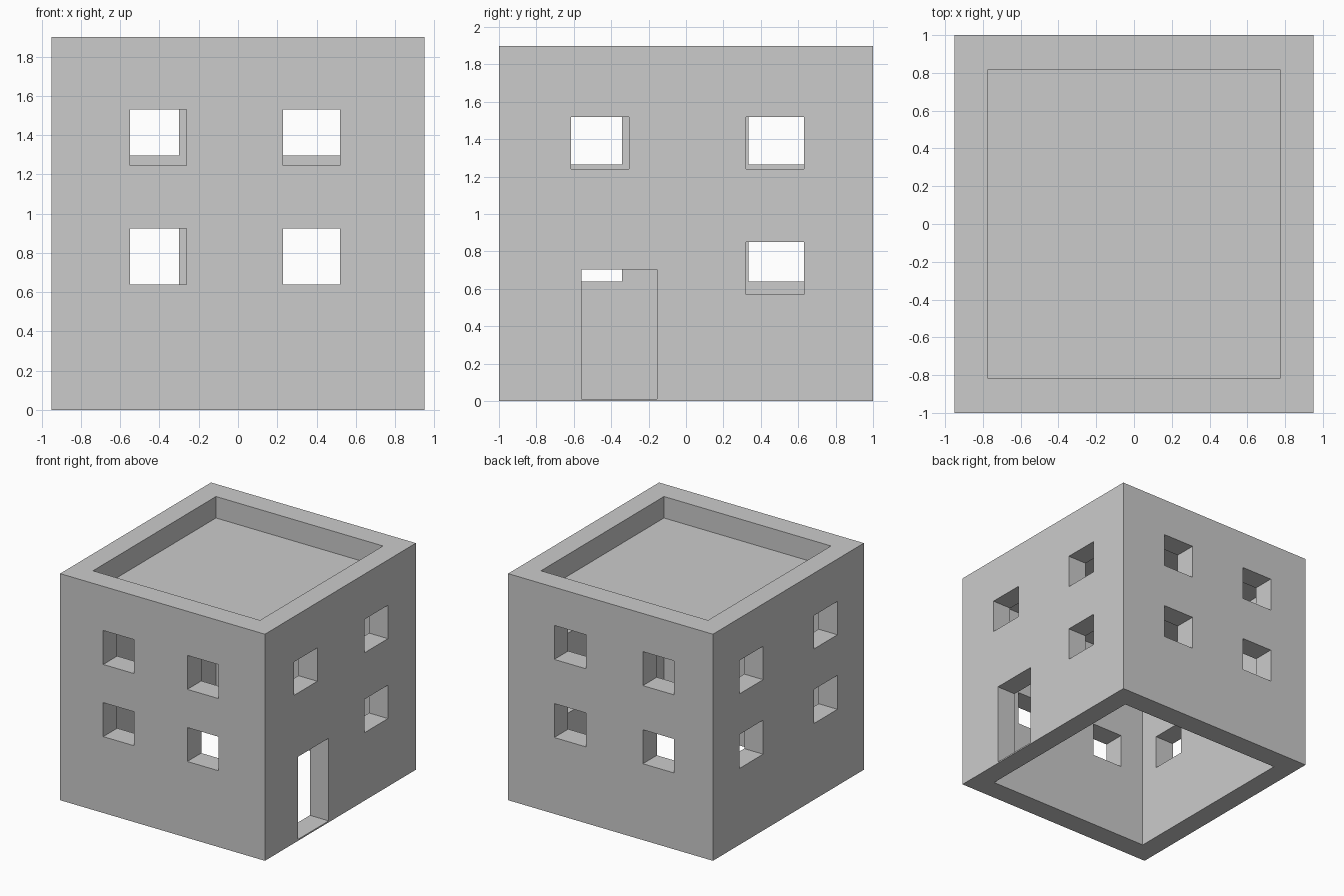
import bpy, bmesh
from mathutils import Matrix, Vector

if "Cube" in bpy.data.objects:
    bpy.data.objects.remove(bpy.data.objects["Cube"])

W, D, H = 0.95, 1.0, 1.9        # outer half width, half depth, height
IX, IY = 0.775, 0.815           # inner half sizes
ROOF, CEIL = 1.72, 1.66         # roof slab top and underside
OUT = 0.1                       # cutter overshoot past the faces


def boxes(name, specs):
    """One object made of axis-aligned boxes (x0, x1, y0, y1, z0, z1)."""
    bm = bmesh.new()
    for x0, x1, y0, y1, z0, z1 in specs:
        centre = Vector((x0 + x1, y0 + y1, z0 + z1)) / 2
        m = Matrix.Translation(centre) @ Matrix.Diagonal((x1 - x0, y1 - y0, z1 - z0, 1))
        bmesh.ops.create_cube(bm, size=1, matrix=m)
    me = bpy.data.meshes.new(name)
    bm.to_mesh(me)
    bm.free()
    ob = bpy.data.objects.new(name, me)
    bpy.context.collection.objects.link(ob)
    return ob


def x_span(side):
    """Range through the left (-1) or right (+1) wall."""
    return (IX - OUT, W + OUT) if side > 0 else (-W - OUT, -IX + OUT)


def y_span(side):
    """Range through the front (-1) or back (+1) wall."""
    return (IY - OUT, D + OUT) if side > 0 else (-D - OUT, -IY + OUT)


# Building block, open below and recessed at the roof
house = boxes("house_walls_and_roof", [(-W, W, -D, D, 0, H)])
hollows = boxes("hollow_cutter", [(-IX, IX, -IY, IY, -OUT, CEIL),
                                  (-IX, IX, -IY, IY, ROOF, H + OUT)])

# Window and door openings
low = (0.64, 0.925)
openings = []
for z in ((1.245, 1.53), low):                      # front windows
    for x in ((-0.55, -0.263), (0.23, 0.52)):
        openings.append((*x, *y_span(-1), *z))
for z in ((1.295, 1.58), low):                      # back windows
    for x in ((-0.588, -0.30), (0.228, 0.522)):
        openings.append((*x, *y_span(1), *z))
for z in ((1.265, 1.545), low):                     # left windows
    for y in ((-0.65, -0.342), (0.335, 0.645)):
        openings.append((*x_span(-1), *y, *z))
for y, z in (((-0.615, -0.305), (1.24, 1.52)),      # right windows
             ((0.322, 0.63), (1.24, 1.52)),
             ((0.322, 0.63), (0.57, 0.85)),
             ((-0.56, -0.155), (0.012, 0.705))):    # door
    openings.append((*x_span(1), *y, *z))
holes = boxes("opening_cutter", openings)

# Cut the hollows and openings
bpy.context.view_layer.objects.active = house
for cutter in (hollows, holes):
    cutter.hide_render = True
    mod = house.modifiers.new(cutter.name, 'BOOLEAN')
    mod.operation, mod.solver, mod.object = 'DIFFERENCE', 'EXACT', cutter
    bpy.ops.object.modifier_apply(modifier=mod.name)
    bpy.data.objects.remove(cutter)
